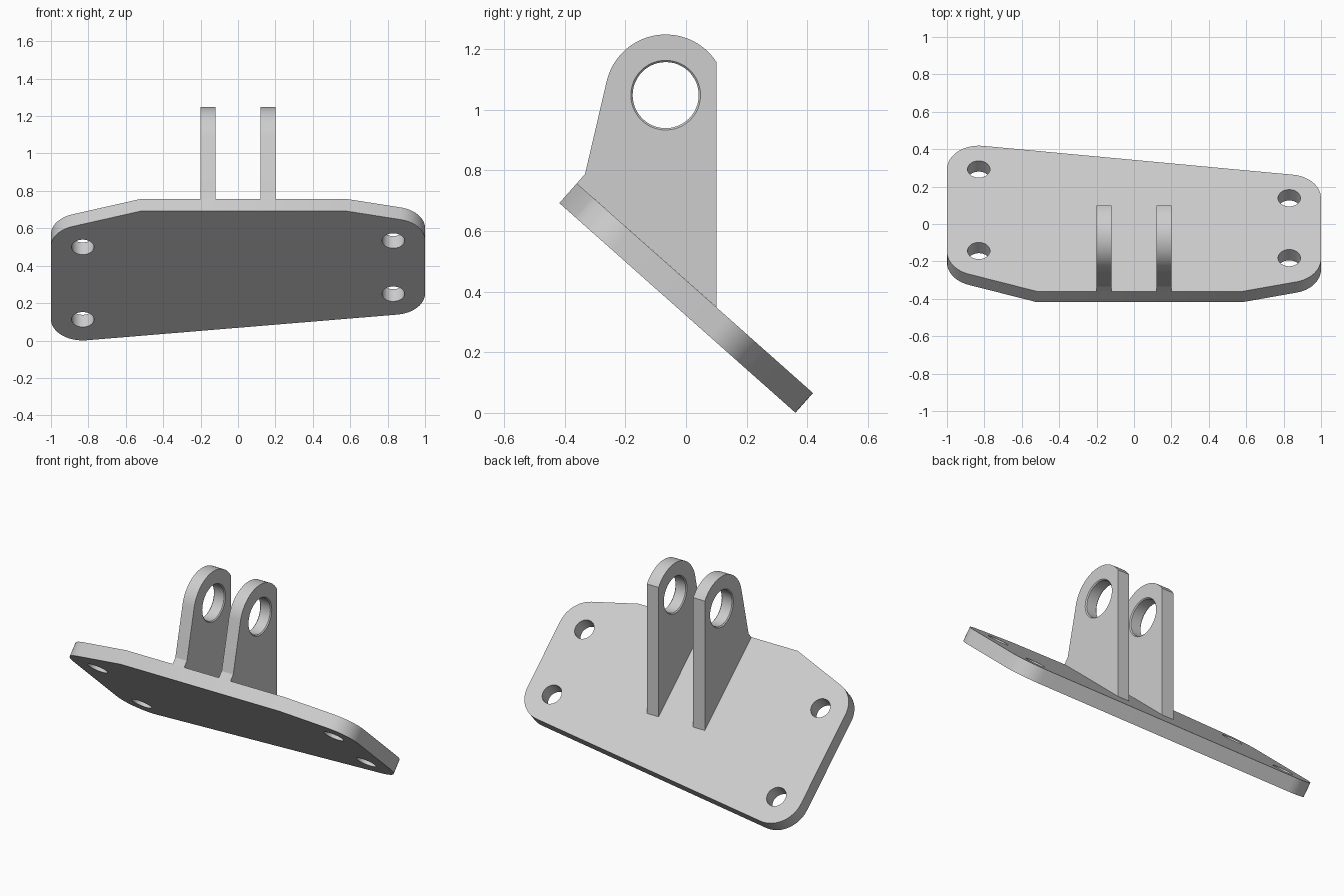
import bpy
import bmesh
from math import cos, sin, radians, pi
from mathutils import Matrix, Vector

cube = bpy.data.objects.get("Cube")
if cube:
    bpy.data.objects.remove(cube, do_unlink=True)

grey = bpy.data.materials.new("plain grey")
grey.use_nodes = True
grey.diffuse_color = (0.61, 0.61, 0.61, 1)
grey.node_tree.nodes["Principled BSDF"].inputs["Base Color"].default_value = (0.61, 0.61, 0.61, 1)


def arc(centre, radius, start, end, steps):
    """Points on a circular arc, angles in radians."""
    angles = [start + (end - start) * i / steps for i in range(steps + 1)]
    return [(centre[0] + radius * cos(a), centre[1] + radius * sin(a)) for a in angles]


def fillet(before, corner, after, radius, steps=12):
    """Points that round one convex corner of an outline."""
    b, c, a = Vector(before), Vector(corner), Vector(after)
    d1, d2 = (b - c).normalized(), (a - c).normalized()
    half = d1.angle(d2) / 2
    centre = c + (d1 + d2).normalized() * radius / sin(half)
    reach = radius * cos(half) / sin(half)
    r1 = (c + d1 * reach - centre).normalized()
    r2 = (c + d2 * reach - centre).normalized()
    return [centre + r1.slerp(r2, i / steps).normalized() * radius
            for i in range(steps + 1)]


def loft(name, loops):
    """Closed solid through a list of matching point loops."""
    bm = bmesh.new()
    rings = [[bm.verts.new(p) for p in loop] for loop in loops]
    n = len(rings[0])
    bm.faces.new(rings[0][::-1])
    bm.faces.new(rings[-1])
    for low, high in zip(rings, rings[1:]):
        for i in range(n):
            j = (i + 1) % n
            bm.faces.new((low[i], low[j], high[j], high[i]))
    bmesh.ops.recalc_face_normals(bm, faces=bm.faces)
    mesh = bpy.data.meshes.new(name)
    bm.to_mesh(mesh)
    bm.free()
    mesh.materials.append(grey)
    obj = bpy.data.objects.new(name, mesh)
    bpy.context.collection.objects.link(obj)
    return obj


def drilled_prism(name, outline, z0, z1, holes, hole_rings, frame):
    """Extruded outline with turned holes, placed by a frame matrix."""
    obj = loft(name, [[(p[0], p[1], z) for p in outline] for z in (z0, z1)])
    cutters = []
    for hole in holes:
        rings = [[(x, y, z) for x, y in arc(hole, r, 0, 2 * pi, 48)[:-1]]
                 for z, r in hole_rings]
        cutter = loft("hole_cutter", rings)
        cutter.hide_render = True
        cutters.append(cutter)
        mod = obj.modifiers.new("hole", "BOOLEAN")
        mod.operation = "DIFFERENCE"
        mod.solver = "EXACT"
        mod.object = cutter
    # Bake the holes and discard the cutters
    bpy.context.view_layer.update()
    mesh = bpy.data.meshes.new_from_object(
        obj.evaluated_get(bpy.context.evaluated_depsgraph_get()))
    obj.modifiers.clear()
    obj.data = mesh
    mesh.transform(frame)
    for cutter in cutters:
        bpy.data.objects.remove(cutter, do_unlink=True)
    bpy.ops.object.select_all(action="DESELECT")
    obj.select_set(True)
    bpy.context.view_layer.objects.active = obj
    bpy.ops.object.shade_smooth_by_angle(angle=radians(20))


# Sloping base plate: local x across, local y down the slope, z out of its top face
thick = 0.087
corners = [(-0.52, 0), (0.58, 0), (1, 0.099), (1, 0.815), (-1, 1.064), (-1, 0.163)]
outline = list(corners[:2])
for i in range(2, 6):
    outline += fillet(corners[i - 1], corners[i], corners[(i + 1) % 6], 0.17)
slope = Matrix.Translation((0, -0.36, 0.757)) @ Matrix.Rotation(radians(-41.6), 4, "X")
bolt_holes = [(-0.83, 0.29), (-0.83, 0.873), (0.83, 0.239), (0.83, 0.667)]
drilled_prism("base_plate", outline, -thick, 0, bolt_holes,
              [(-0.2, 0.06), (0.1, 0.06)], slope)

# Pair of upright lugs with chamfered pin holes: local x is world y, local y is world z
pin = (-0.067, 1.048)
profile = [(-0.36, 0.757), (0.1, 0.349)]
profile += arc(pin, 0.2, radians(33.4), radians(166.4), 32)
profile += [(-0.333, 0.788)]
turn = Matrix(((0, 0, 1), (1, 0, 0), (0, 1, 0))).to_4x4()
pin_rings = [(-0.05, 0.125), (-0.034, 0.109), (0.034, 0.109), (0.05, 0.125)]
for name, x in (("left_lug", 0.16), ("right_lug", -0.16)):
    drilled_prism(name, profile, -0.04, 0.04, [pin], pin_rings,
                  Matrix.Translation((x, 0, 0)) @ turn)
